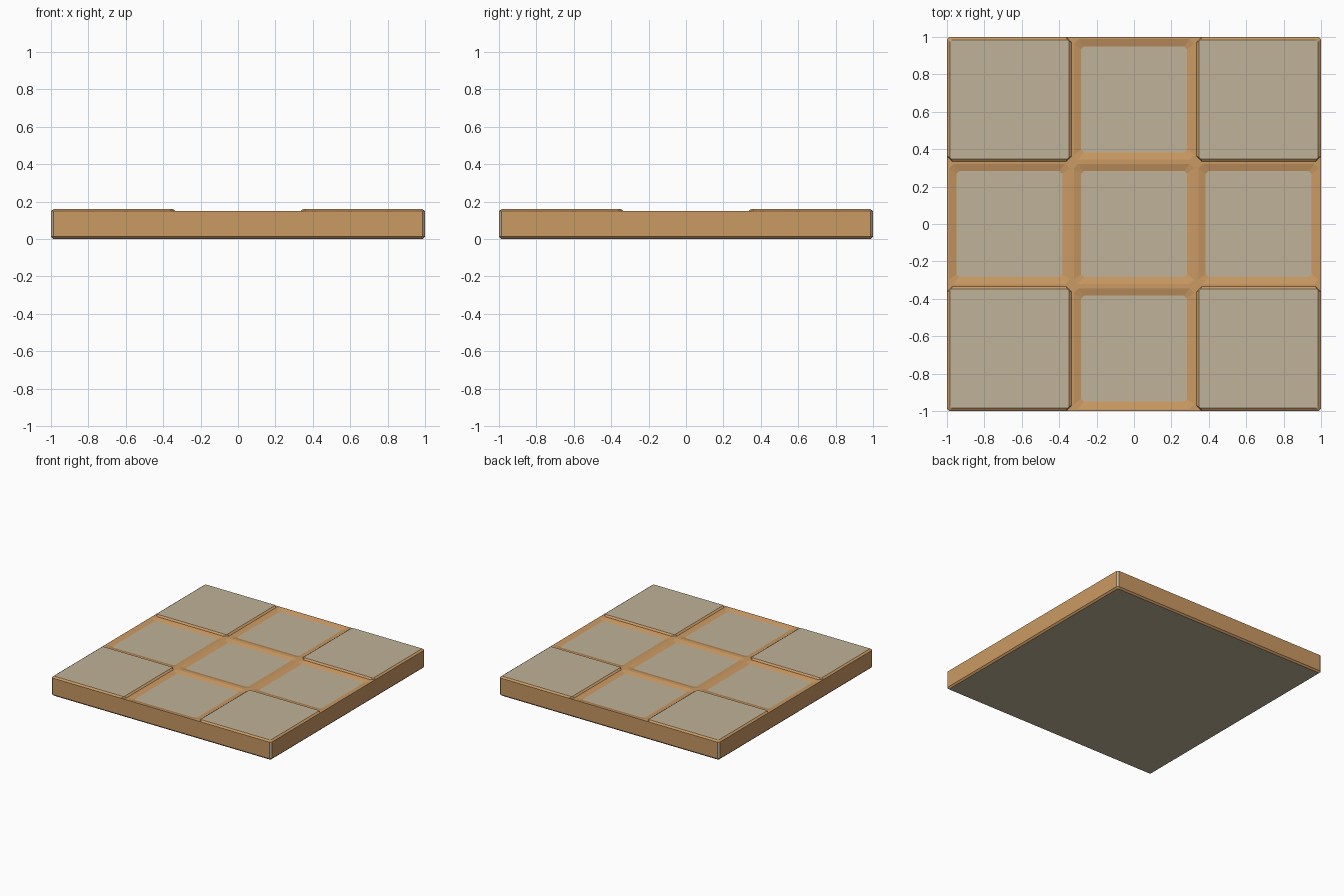
import bpy, bmesh

if "Cube" in bpy.data.objects:
    bpy.data.objects.remove(bpy.data.objects["Cube"])


def material(name, rgb):
    m = bpy.data.materials.new(name)
    m.diffuse_color = (*rgb, 1)
    m.use_nodes = True
    m.node_tree.nodes["Principled BSDF"].inputs["Base Color"].default_value = m.diffuse_color
    return m


STONE = material("beige stone", (0.53, 0.445, 0.315))
EDGE = material("worn tan edge", (0.59, 0.32, 0.125))
CELL = 2 / 3      # width of one tile
RIM = 0.149       # height where neighbouring tiles meet
CHAMFER = 0.013


def ring(bm, cx, cy, half, z, cuts):
    """Counter-clockwise square with a cut for each corner, from lower left."""
    a, b, c, d = cuts
    h = half
    pts = [(-h, -h + a), (-h + a, -h), (h - b, -h), (h, -h + b),
           (h, h - c), (h - c, h), (-h + d, h), (-h, h - d)]
    return [bm.verts.new((cx + x, cy + y, z)) for x, y in pts]


def skin(bm, low, high, mats):
    """Join two rings; mats gives the material of straight and corner faces."""
    for i in range(8):
        j = (i + 1) % 8
        f = bm.faces.new((low[i], low[j], high[j], high[i]))
        f.material_index = mats[(i + 1) % 2]


def finish(bm, name):
    me = bpy.data.meshes.new(name)
    bm.to_mesh(me)
    bm.free()
    me.materials.append(STONE)
    me.materials.append(EDGE)
    ob = bpy.data.objects.new(name, me)
    bpy.context.collection.objects.link(ob)


# slab: bottom, lower bevel and side walls with bevelled uprights
bm = bmesh.new()
cut = [CHAMFER] * 4
bottom = ring(bm, 0, 0, 1 - CHAMFER, 0, [0.005] * 4)
lower = ring(bm, 0, 0, 1, CHAMFER, cut)
upper = ring(bm, 0, 0, 1, RIM, cut)
skin(bm, bottom, lower, (1, 1))
skin(bm, lower, upper, (1, 0))
bm.faces.new(bottom[::-1])
finish(bm, "slab_body")


def tile(ix, iy):
    """One cell of the top: raised at the corners, sunken elsewhere."""
    bm = bmesh.new()
    cx, cy, h = ix * CELL, iy * CELL, CELL / 2
    raised = ix != 0 and iy != 0
    signs = [(-1, -1), (1, -1), (1, 1), (-1, 1)]
    cuts = [CHAMFER if raised and s == (ix, iy) else 0.03 for s in signs]
    outer = ring(bm, cx, cy, h, RIM, cuts)
    # small flat triangles where four tiles meet
    for k, (sx, sy) in enumerate(signs):
        if cuts[k] > CHAMFER:
            v = bm.verts.new((cx + sx * h, cy + sy * h, RIM))
            f = bm.faces.new((outer[2 * k], v, outer[2 * k + 1]))
            f.material_index = 1
    if raised:
        inner = ring(bm, cx, cy, h - 0.015, 0.16, [0.008] * 4)
        skin(bm, outer, inner, (1, 1))
    else:
        ridge = ring(bm, cx, cy, h - 0.012, RIM, [0.024] * 4)
        inner = ring(bm, cx, cy, h - 0.05, 0.139, [0.015] * 4)
        skin(bm, outer, ridge, (1, 1))
        skin(bm, ridge, inner, (1, 1))
    bm.faces.new(inner)
    finish(bm, "raised_tile" if raised else "sunken_tile")


# three by three tiles
for ix in (-1, 0, 1):
    for iy in (-1, 0, 1):
        tile(ix, iy)
